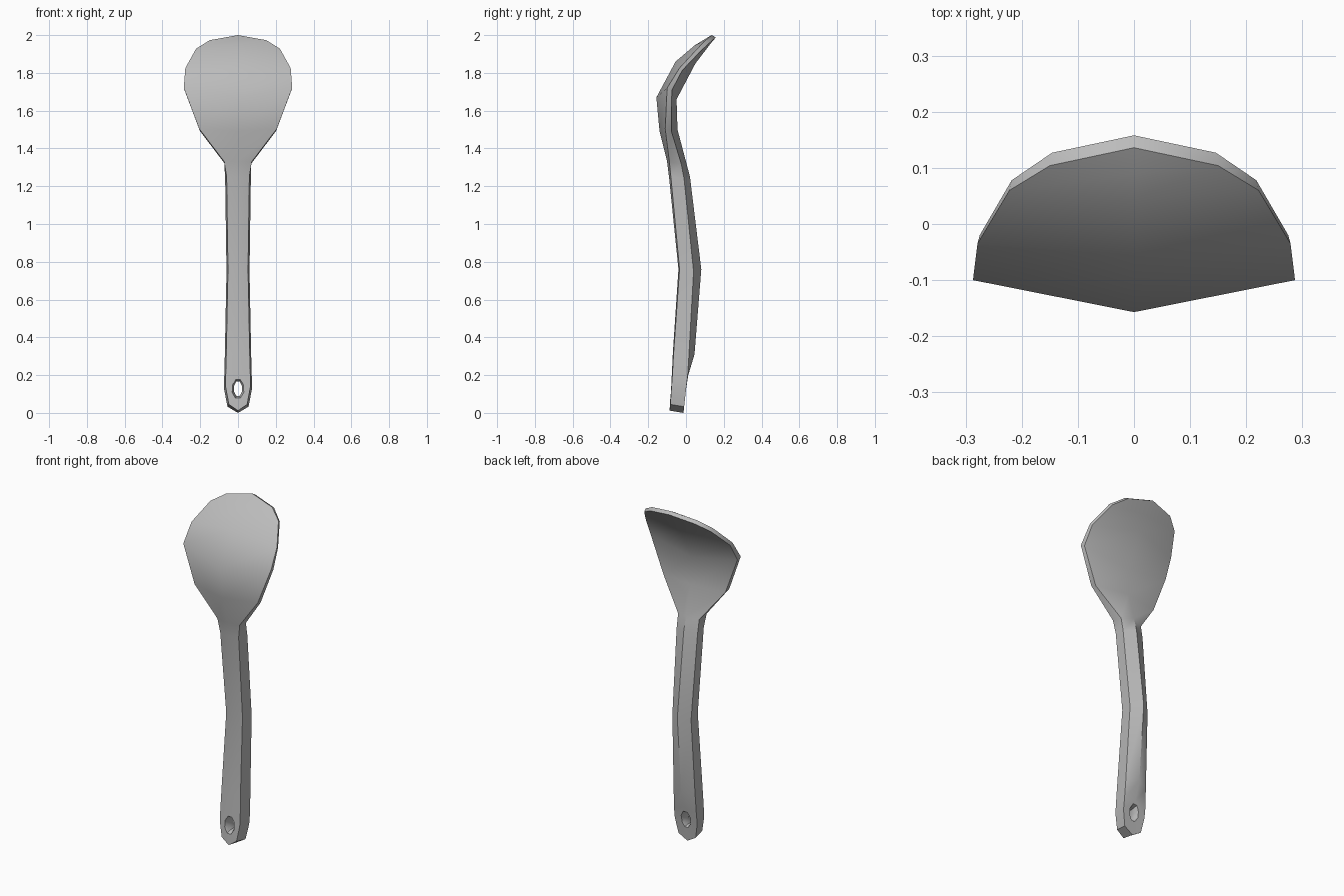
import bpy, bmesh, math
from mathutils import Vector

cube = bpy.data.objects.get("Cube")
if cube:
    bpy.data.objects.remove(cube, do_unlink=True)

# One grey for the whole spoon
grey = bpy.data.materials.new("grey_plastic")
grey.use_nodes = True
grey.diffuse_color = (0.5, 0.5, 0.5, 1)
grey.node_tree.nodes["Principled BSDF"].inputs["Base Color"].default_value = (0.5, 0.5, 0.5, 1)

# Handle stations: z, half width, front centre y, front edge y, back edge y, back ridge y
HANDLE = [
    (0.012, 0, -0.087, -0.087, -0.013, -0.013),
    (0.045, 0.048, -0.085, -0.083, -0.01, -0.01),
    (0.135, 0.065, -0.08, -0.077, 0, 0),
    (0.2, 0.065, -0.075, -0.072, 0.008, 0.012),
    (0.31, 0.062, -0.07, -0.066, 0.015, 0.045),
    (0.76, 0.053, -0.04, -0.034, 0.04, 0.081),
    (1.25, 0.06, -0.09, -0.08, -0.01, 0.021),
]
# Bowl stations: rim z, half width, rim front y, rim back y, front (y, z), back (y, z)
BOWL = [
    (1.33, 0.073, -0.088, -0.025, (-0.1, 1.33), (0, 1.33)),
    (1.505, 0.206, -0.11, -0.078, (-0.14, 1.49), (-0.045, 1.5)),
    (1.72, 0.287, -0.1, -0.075, (-0.157, 1.67), (-0.05, 1.66)),
    (1.825, 0.279, -0.035, -0.02, (-0.055, 1.86), (0.05, 1.85)),
    (1.928, 0.222, 0.06, 0.078, (0.045, 1.945), (0.105, 1.922)),
    (1.973, 0.15, 0.104, 0.127, (0.09, 1.973), (0.13, 1.955)),
    (2.0, 0, 0.136, 0.158, (0.136, 2.0), (0.158, 1.988)),
]


def section(z, w, front_y, back_y, front, back, flare):
    """Six points round the body, mirrored across the centre plane."""
    wb, zb = max(0, w + flare) if w else 0, z - 0.012
    return [(0, *front), (w, front_y, z), (wb, back_y, zb),
            (0, *back), (-wb, back_y, zb), (-w, front_y, z)]


def loft(name, rings):
    """Skin a list of equal rings and close both ends."""
    bm = bmesh.new()
    rows = [[bm.verts.new(p) for p in ring] for ring in rings]
    n = len(rows[0])
    for a, b in zip(rows, rows[1:]):
        for i in range(n):
            j = (i + 1) % n
            bm.faces.new((a[i], a[j], b[j], b[i]))
    if rings[0][0] != rings[0][1]:
        bm.faces.new(rows[0][::-1])
        bm.faces.new(rows[-1])
    bmesh.ops.remove_doubles(bm, verts=bm.verts, dist=0.0005)
    bmesh.ops.recalc_face_normals(bm, faces=bm.faces)
    mesh = bpy.data.meshes.new(name)
    bm.to_mesh(mesh)
    bm.free()
    obj = bpy.data.objects.new(name, mesh)
    bpy.context.collection.objects.link(obj)
    mesh.materials.append(grey)
    return obj


# Spoon body: ridged handle running into the bowl
rings = []
for z, w, fc, fe, be, bc in HANDLE:
    tip = 0.012 if w < 0.05 else 0
    rings.append(section(z, w, fe, be, (fc, z), (bc, z - tip), 0.008))
for z, w, fy, by, front, back in BOWL:
    rings.append(section(z, w, fy, by, front, back, -0.004))
spoon = loft("spoon", rings)

# Hanging hole, flared at both mouths
hole = []
for y, rx, rz in [(-0.1, 0.042, 0.062), (-0.055, 0.022, 0.042),
                  (-0.02, 0.022, 0.042), (0.025, 0.042, 0.062)]:
    angles = [math.tau * (k + 0.5) / 8 for k in range(8)]
    hole.append([(rx * math.cos(a), y, 0.128 + rz * math.sin(a)) for a in angles])
cutter = loft("hole_cutter", hole)
cutter.hide_render = True

cut = spoon.modifiers.new("hanging_hole", "BOOLEAN")
cut.operation = "DIFFERENCE"
cut.solver = "EXACT"
cut.object = cutter
bpy.ops.object.select_all(action="DESELECT")
spoon.select_set(True)
bpy.context.view_layer.objects.active = spoon
bpy.ops.object.modifier_apply(modifier=cut.name)
bpy.data.objects.remove(cutter, do_unlink=True)

# Smooth faces with crisp rim and ridge
bpy.ops.object.shade_smooth_by_angle(angle=math.radians(40))
